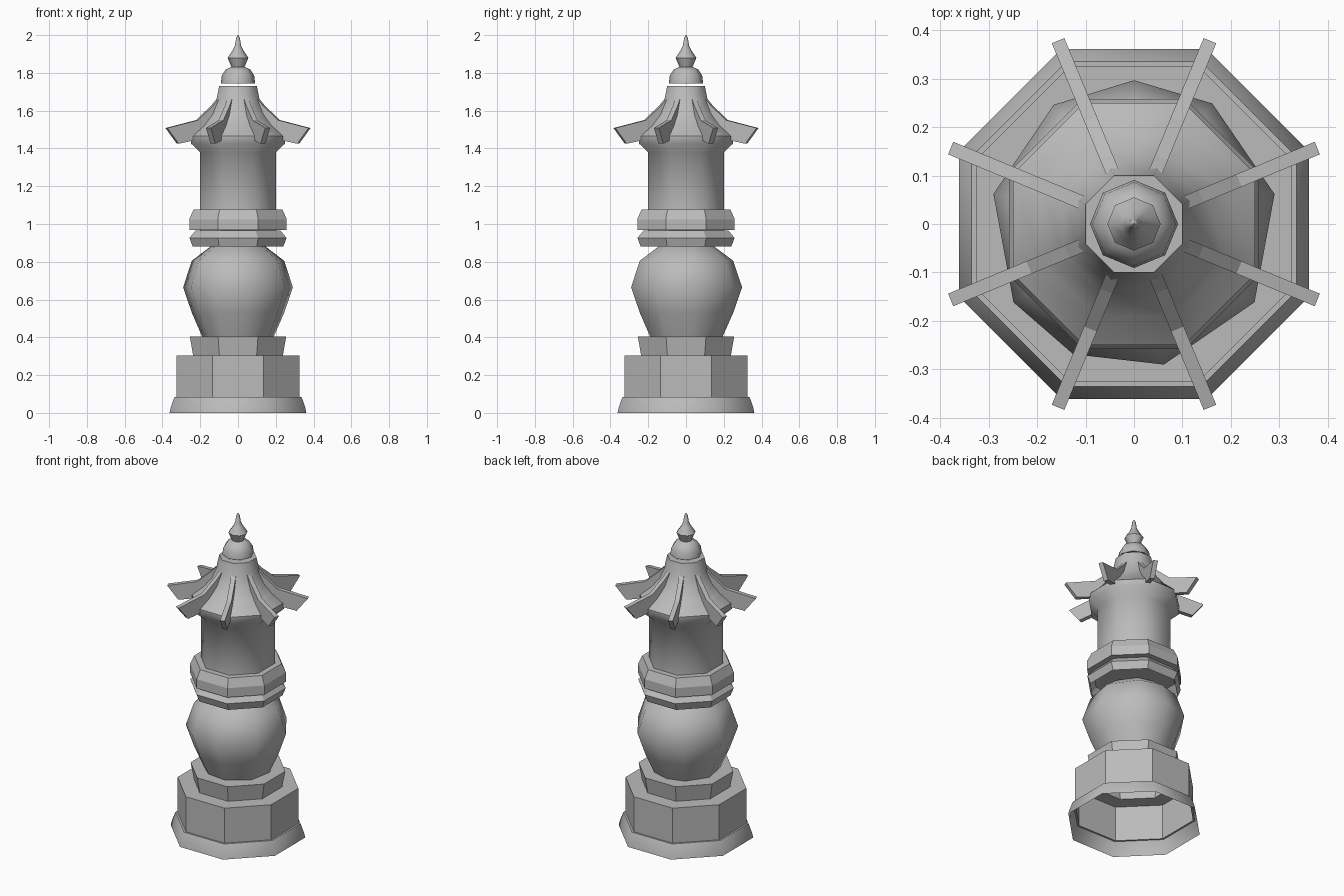
import bpy
import math
from math import cos, sin, radians

cube = bpy.data.objects.get("Cube")
if cube:
    bpy.data.objects.remove(cube, do_unlink=True)

# One stone material for the whole tower
STONE = (0.5, 0.5, 0.5, 1)
stone = bpy.data.materials.new("grey stone")
stone.use_nodes = True
stone.diffuse_color = STONE
stone.node_tree.nodes["Principled BSDF"].inputs["Base Color"].default_value = STONE

OCTAGON = [22.5 + 45 * i for i in range(8)]     # flat sides face the axes
TURNED = [45 * i for i in range(8)]             # corners on the axes
FLAT = 1 / cos(math.pi / 8)                     # flat-side distance to corner radius


def finish(name, verts, faces, smooth):
    mesh = bpy.data.meshes.new(name)
    mesh.from_pydata(verts, [], faces)
    mesh.materials.append(stone)
    obj = bpy.data.objects.new(name, mesh)
    bpy.context.collection.objects.link(obj)
    if smooth:
        bpy.ops.object.select_all(action='DESELECT')
        obj.select_set(True)
        bpy.context.view_layer.objects.active = obj
        bpy.ops.object.shade_smooth_by_angle(angle=radians(smooth))
    return obj


def lathe(name, profile, angles=OCTAGON, scale=FLAT, smooth=0, cap=False):
    """Sweep a (radius, height) profile, bottom to top, round a polygon."""
    n = len(angles)
    verts = [(r * scale * cos(radians(a)), r * scale * sin(radians(a)), z)
             for r, z in profile for a in angles]
    faces = [(k * n + i, k * n + (i + 1) % n, (k + 1) * n + (i + 1) % n, (k + 1) * n + i)
             for k in range(len(profile) - 1) for i in range(n)]
    if cap:
        faces.append(tuple(range(len(verts) - n, len(verts))))
    return finish(name, verts, faces, smooth)


# Hollow base: flared trim, pedestal and collar, open underneath
lathe("base_trim", [(.362, 0), (.357, .025), (.342, .07), (.336, .085), (.325, .085)], smooth=50)
lathe("pedestal", [(.325, .085), (.325, .305), (.238, .305)])
lathe("collar", [(.238, .305), (.255, .405), (.15, .405)], cap=True)

# Faceted ball with slightly uneven sides
BALL_SIDES = [12, 57, 90, 124, 168, 213, 245, 282, 327]
lathe("ball", [(.19, .395), (.25, .53), (.297, .665), (.25, .805), (.15, .88), (.06, .91)],
      BALL_SIDES, 1, 50, cap=True)

# Two stacked mouldings under the shaft
lathe("lower_ring", [(.24, .88), (.257, .927), (.225, .965), (.2, .967)], cap=True)
lathe("upper_ring", [(.2, .967), (.258, .967), (.258, 1.025), (.235, 1.078), (.19, 1.078)])

# Shaft flaring out to the eaves, and the sweeping roof
lathe("shaft", [(.2, 1.075), (.2, 1.38), (.248, 1.425), (.25, 1.465)], smooth=50)
lathe("roof", [(.25, 1.465), (.19, 1.52), (.145, 1.58), (.115, 1.655), (.1, 1.73)],
      smooth=50, cap=True)

# Upturned ribs on the roof corners
RIB = [(.10, 1.60), (.22, 1.45), (.345, 1.425), (.41, 1.508), (.235, 1.55),
       (.15, 1.625), (.11, 1.67)]
HALF = 0.014
verts, faces = [], []
for a in OCTAGON:
    c, s = cos(radians(a)), sin(radians(a))
    start, n = len(verts), len(RIB)
    for side in (-HALF, HALF):
        verts += [(r * c - side * s, r * s + side * c, z) for r, z in RIB]
    faces.append([start + i for i in range(n)])
    faces.append([start + n + i for i in reversed(range(n))])
    for i in range(n):
        j = (i + 1) % n
        faces.append([start + j, start + i, start + n + i, start + n + j])
finish("roof_ribs", verts, faces, 0)

# Cap floating just above the roof, and the pointed finial
lathe("cap", [(.02, 1.745), (.091, 1.745), (.086, 1.785), (.065, 1.818), (.035, 1.832)],
      TURNED, 1, 50, cap=True)
lathe("finial", [(.034, 1.83), (.055, 1.88), (.028, 1.92), (.016, 1.945), (.01, 1.985), (.001, 2)],
      TURNED, 1, 50, cap=True)
